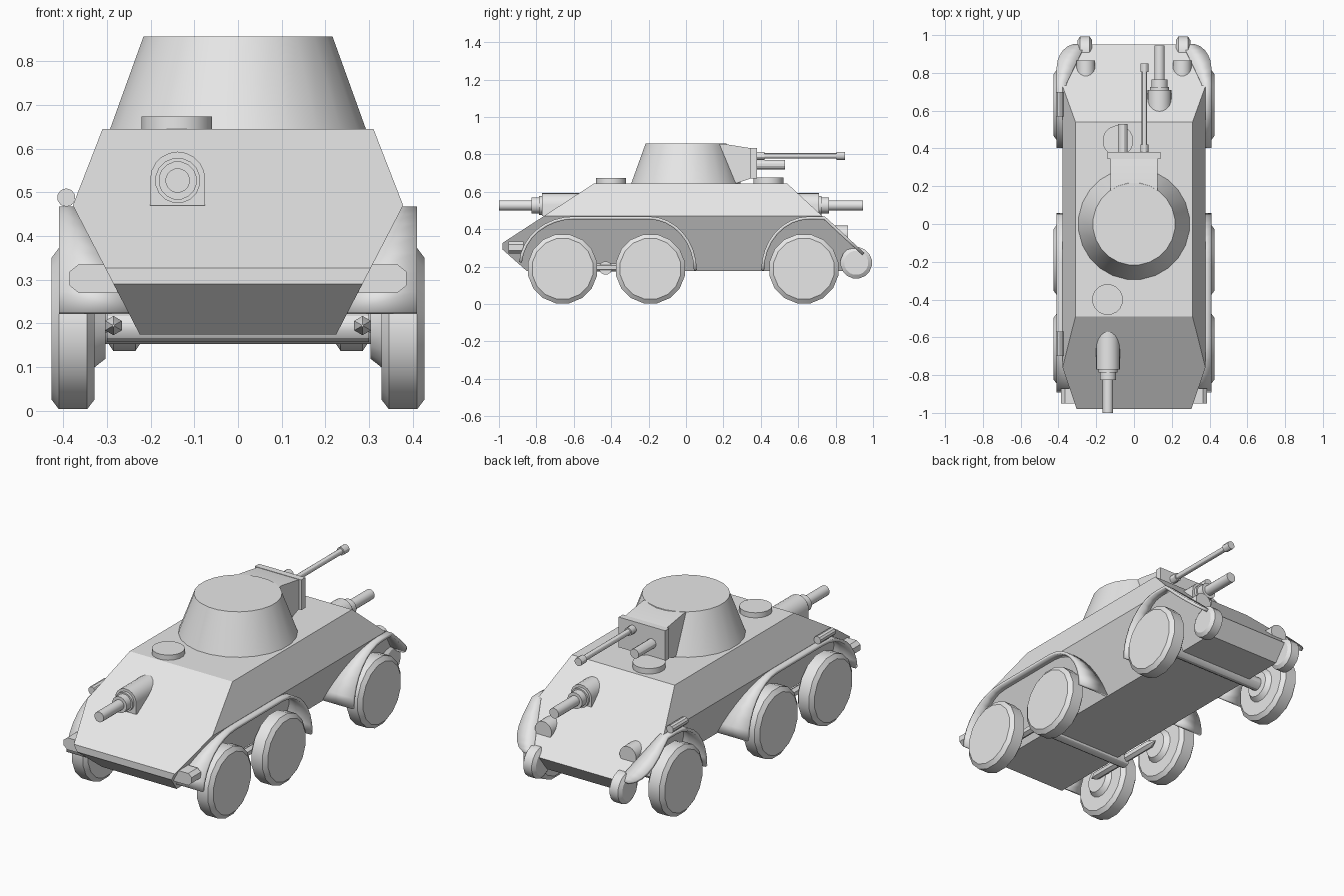
import bpy, bmesh, math
from mathutils import Vector

cube = bpy.data.objects.get("Cube")
if cube:
    bpy.data.objects.remove(cube)

GREY = (0.8, 0.8, 0.8, 1)
paint = bpy.data.materials.new("plain_grey")
paint.use_nodes = True
paint.diffuse_color = GREY
paint.node_tree.nodes["Principled BSDF"].inputs["Base Color"].default_value = GREY


def finish(name, bm, angle=30):
    """Turn a bmesh into a painted object, smooth below the given angle."""
    bmesh.ops.recalc_face_normals(bm, faces=bm.faces[:])
    mesh = bpy.data.meshes.new(name)
    bm.to_mesh(mesh)
    bm.free()
    mesh.materials.append(paint)
    obj = bpy.data.objects.new(name, mesh)
    bpy.context.collection.objects.link(obj)
    bpy.ops.object.select_all(action="DESELECT")
    obj.select_set(True)
    bpy.context.view_layer.objects.active = obj
    bpy.ops.object.shade_smooth_by_angle(angle=math.radians(angle))
    return obj


def place(axis, along, u, v):
    """Point from a distance along an axis and two coordinates across it."""
    return {"x": Vector((along, u, v)),
            "y": Vector((u, along, v)),
            "z": Vector((u, v, along))}[axis]


def loft(bm, rings):
    for a, b in zip(rings, rings[1:]):
        for i in range(len(a)):
            j = (i + 1) % len(a)
            bm.faces.new((a[i], a[j], b[j], b[i]))
    bm.faces.new(rings[0])
    bm.faces.new(rings[-1])


def prism(name, outline, axis, start, end, cuts=()):
    """Extrude an outline along an axis, then slice it with planes."""
    bm = bmesh.new()
    loft(bm, [[bm.verts.new(place(axis, t, u, v)) for u, v in outline]
              for t in (start, end)])
    for point, normal in cuts:
        cut = bmesh.ops.bisect_plane(bm, geom=bm.verts[:] + bm.edges[:] + bm.faces[:],
                                     plane_co=point, plane_no=normal, clear_outer=True)
        edges = [e for e in cut["geom_cut"] if isinstance(e, bmesh.types.BMEdge)]
        bmesh.ops.edgeloop_fill(bm, edges=edges)
    return finish(name, bm)


def lathe(name, profile, axis, u, v, sides=16):
    """Round part from (distance along axis, radius) pairs."""
    bm = bmesh.new()
    turns = [math.tau * (i + 0.5) / sides for i in range(sides)]
    loft(bm, [[bm.verts.new(place(axis, t, u + r * math.cos(a), v + r * math.sin(a)))
               for a in turns] for t, r in profile])
    return finish(name, bm)


def rod(name, axis, start, end, u, v, radius, sides=16):
    return lathe(name, [(start, radius), (end, radius)], axis, u, v, sides)


def arc(cy, cz, ry, rz, start, end, steps=8):
    angles = [math.radians(start + (end - start) * i / steps) for i in range(steps + 1)]
    return [(cy + ry * math.cos(a), cz + rz * math.sin(a)) for a in angles]


def fender(name, path, side):
    """Thin sheet from the sloping hull side out to the fender edge."""
    bm = bmesh.new()
    rows = []
    for y, z in path:
        inner = 0.21 + (z - 0.175) * 0.52
        outer = 0.41
        if y > 0.82:  # rounded rear corner
            outer = 0.30 + 0.11 * math.sqrt(max(0, 1 - ((y - 0.82) / 0.13) ** 2))
        rows.append([bm.verts.new((side * x, y, z)) for x in (inner, outer)])
    for a, b in zip(rows, rows[1:]):
        bm.faces.new((a[0], a[1], b[1], b[0]))
    obj = finish(name, bm)
    sheet = obj.modifiers.new("thickness", "SOLIDIFY")
    sheet.thickness = 0.016
    sheet.offset = 0


# Hull: six-sided section with sloping plates sliced at both ends
section = [(-0.31, 0.645), (0.31, 0.645), (0.378, 0.47),
           (0.225, 0.175), (-0.225, 0.175), (-0.378, 0.47)]
prism("hull", section, "y", -0.98, 0.95, [
    ((0, -0.49, 0.645), (0, -0.318, 0.49)),
    ((0, -0.98, 0.29), (0, -0.115, -0.13)),
    ((0, 0.54, 0.645), (0, 0.38, 0.41)),
    ((0, 0.95, 0.265), (0, 0.09, -0.07))])

# Turret, mantlet and turret guns
lathe("turret", [(0.64, 0.297), (0.857, 0.218)], "z", 0, 0, 24)
prism("mantlet", [(0, 0.856), (0.2, 0.856), (0.35, 0.832), (0.35, 0.672),
                  (0.27, 0.645), (0, 0.645)], "x", -0.125, 0.125)
prism("mantlet_plate", [(-0.14, 0.67), (0.14, 0.67), (0.14, 0.835), (-0.14, 0.835)],
      "y", 0.345, 0.38)
lathe("main_gun", [(0.37, 0.022), (0.42, 0.022), (0.42, 0.015), (0.805, 0.015),
                   (0.805, 0.022), (0.85, 0.022)], "y", 0.055, 0.792, 12)
rod("second_gun", "y", 0.37, 0.53, -0.06, 0.745, 0.026, 12)

# Deck hatches
rod("front_hatch", "z", 0.64, 0.673, -0.14, -0.40, 0.082)
rod("rear_hatch", "z", 0.64, 0.675, -0.085, 0.44, 0.082)

# Hull guns: arched housings running into the end plates
for end, name, x, inner, face, tip in ((-1, "front", -0.138, 0.5, 0.77, 1.0),
                                       (1, "rear", 0.135, 0.5, 0.71, 0.945)):
    arch = [(x - 0.063, 0.47)]
    arch += arc(x, 0.53, 0.063, 0.063, 180, 0, 10)
    arch += [(x + 0.063, 0.47)]
    prism(name + "_gun_housing", arch, "y", end * inner, end * face)
    lathe(name + "_gun", [(end * (face - 0.02), 0.052), (end * (face + 0.015), 0.052),
                          (end * (face + 0.015), 0.044), (end * (face + 0.055), 0.044),
                          (end * (face + 0.055), 0.028), (end * tip, 0.028)],
          "y", x, 0.527)

# Side canisters on the right side only
for y in (-0.70, 0.57):
    rod("side_canister", "y", y, y + 0.13, -0.393, 0.488, 0.021, 10)

# Running gear, fenders and lamps, mirrored on both sides
front_path = arc(-0.60, 0.2, 0.286, 0.26, 175, 90) + arc(-0.2, 0.18, 0.25, 0.28, 90, 0)
rear_path = arc(0.66, 0.18, 0.25, 0.28, 180, 90)
rear_path += [(y, 0.645 - (y - 0.54) * 0.927)
              for y in (0.74, 0.78, 0.82, 0.86, 0.89, 0.915, 0.935, 0.948)]
wheel = [(0.427, 0.165), (0.41, 0.188), (0.345, 0.188), (0.328, 0.165),
         (0.328, 0.09), (0.303, 0.07)]
for s, side in ((1, "left"), (-1, "right")):
    for label, y in (("front", -0.66), ("middle", -0.19), ("rear", 0.63)):
        lathe(f"{side}_{label}_wheel", [(s * x, r) for x, r in wheel], "x", y, 0.188)
    fender(side + "_front_fender", front_path, s)
    fender(side + "_rear_fender", rear_path, s)
    lathe(side + "_wheel_beam", [(-0.68, 0.003), (-0.64, 0.022), (-0.21, 0.022),
                                 (-0.17, 0.003)], "y", s * 0.285, 0.195, 6)
    lathe(side + "_roller", [(s * 0.222, 0.065), (s * 0.235, 0.085), (s * 0.285, 0.085),
                             (s * 0.298, 0.065)], "x", 0.91, 0.22)
    rod(side + "_rear_lamp", "y", 0.7, 0.865, s * 0.255, 0.37, 0.05)
    lamp = [(0.2, 0.335), (0.365, 0.335), (0.386, 0.318), (0.386, 0.287),
            (0.365, 0.27), (0.2, 0.27)]
    prism(side + "_front_lamp", [(s * x, z) for x, z in lamp], "y", -0.95, -0.87)

# Cross tubes under the hull
rod("front_cross_tube", "x", -0.3, 0.3, -0.43, 0.192, 0.036, 12)
rod("rear_axle", "x", -0.32, 0.32, 0.63, 0.188, 0.036, 12)
